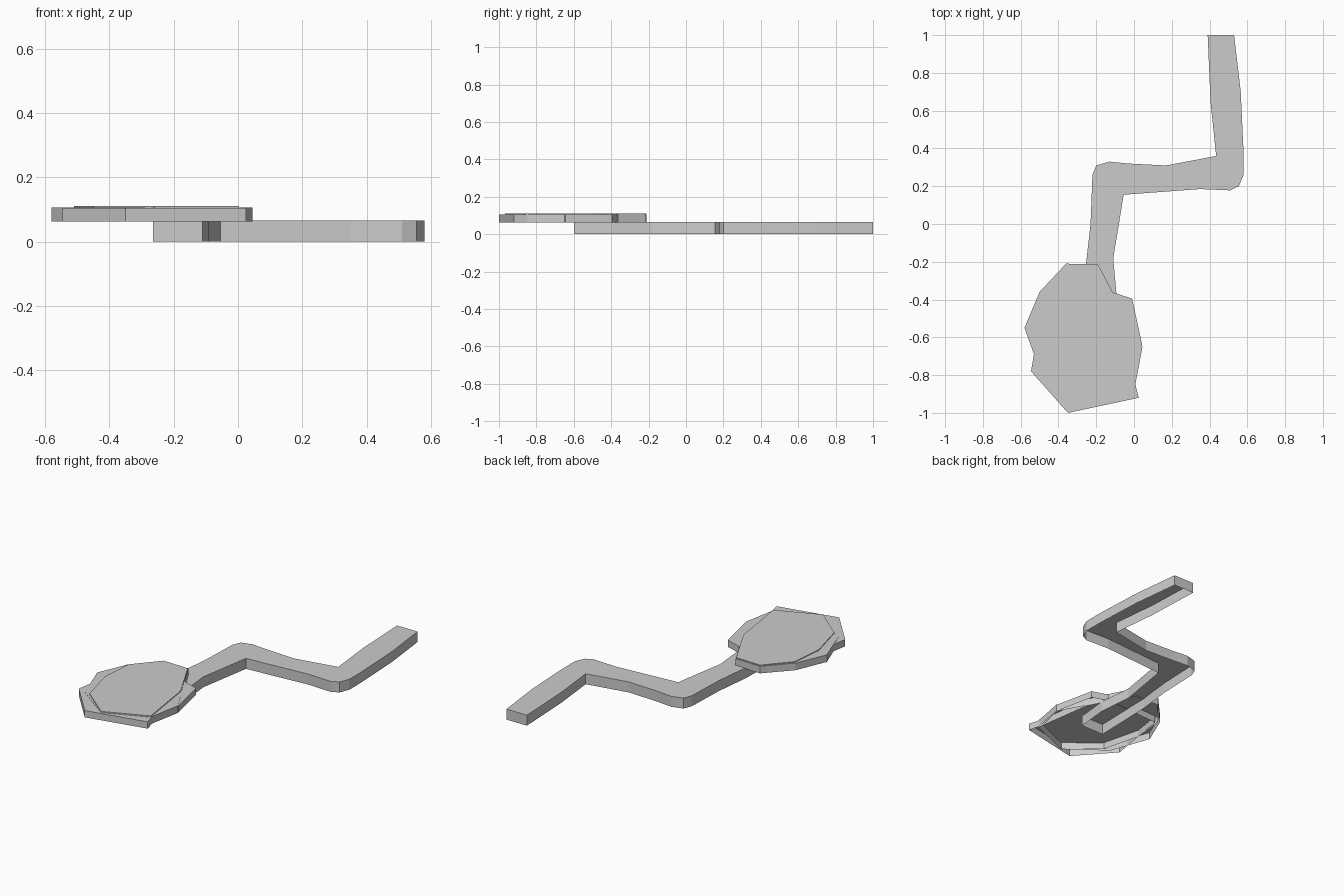
import bpy, bmesh


def open_slab(name, outline, z0, z1):
    """Extruded outline with a top and walls, open underneath."""
    bm = bmesh.new()
    low = [bm.verts.new((x, y, z0)) for x, y in outline]
    top = [bm.verts.new((x, y, z1)) for x, y in outline]
    n = len(outline)
    cap = bm.faces.new(top)
    for i in range(n):
        j = (i + 1) % n
        bm.faces.new((low[i], low[j], top[j], top[i]))
    cap.normal_update()
    if cap.normal.z < 0:
        bmesh.ops.reverse_faces(bm, faces=bm.faces[:])
    bmesh.ops.triangulate(bm, faces=[cap])
    mesh = bpy.data.meshes.new(name)
    bm.to_mesh(mesh)
    bm.free()
    obj = bpy.data.objects.new(name, mesh)
    bpy.context.collection.objects.link(obj)
    return obj


# Zig-zag path: left edge going down, right edge coming back up
left_edge = [(0.39, 1.0), (0.405, 0.65), (0.435, 0.36), (0.17, 0.31),
             (-0.03, 0.32), (-0.13, 0.33), (-0.2, 0.31), (-0.22, 0.26),
             (-0.23, 0.0), (-0.255, -0.22), (-0.265, -0.6)]
right_edge = [(-0.11, -0.6), (-0.09, -0.4), (-0.11, -0.18), (-0.08, 0.0),
              (-0.055, 0.155), (0.35, 0.185), (0.51, 0.178), (0.555, 0.2),
              (0.58, 0.26), (0.58, 0.38), (0.565, 0.7), (0.53, 1.0)]
open_slab("path", left_edge + right_edge, 0.0, 0.065)

# Overlapping irregular stone slabs at the end of the path
open_slab("lower_slab",
          [(-0.12, -0.36), (-0.01, -0.395), (0.043, -0.64), (0.0, -0.82),
           (0.025, -0.92), (-0.35, -1.0), (-0.545, -0.78), (-0.51, -0.57),
           (-0.48, -0.38)], 0.062, 0.104)
open_slab("middle_slab",
          [(-0.36, -0.21), (-0.5, -0.36), (-0.58, -0.55), (-0.49, -0.8),
           (-0.26, -0.97), (0.005, -0.86), (0.045, -0.65), (-0.05, -0.48),
           (-0.19, -0.215)], 0.062, 0.106)
open_slab("upper_slab",
          [(-0.358, -0.215), (-0.49, -0.365), (-0.51, -0.57), (-0.45, -0.81),
           (-0.26, -0.968), (0.003, -0.858), (-0.05, -0.49), (-0.19, -0.22)],
          0.062, 0.111)
